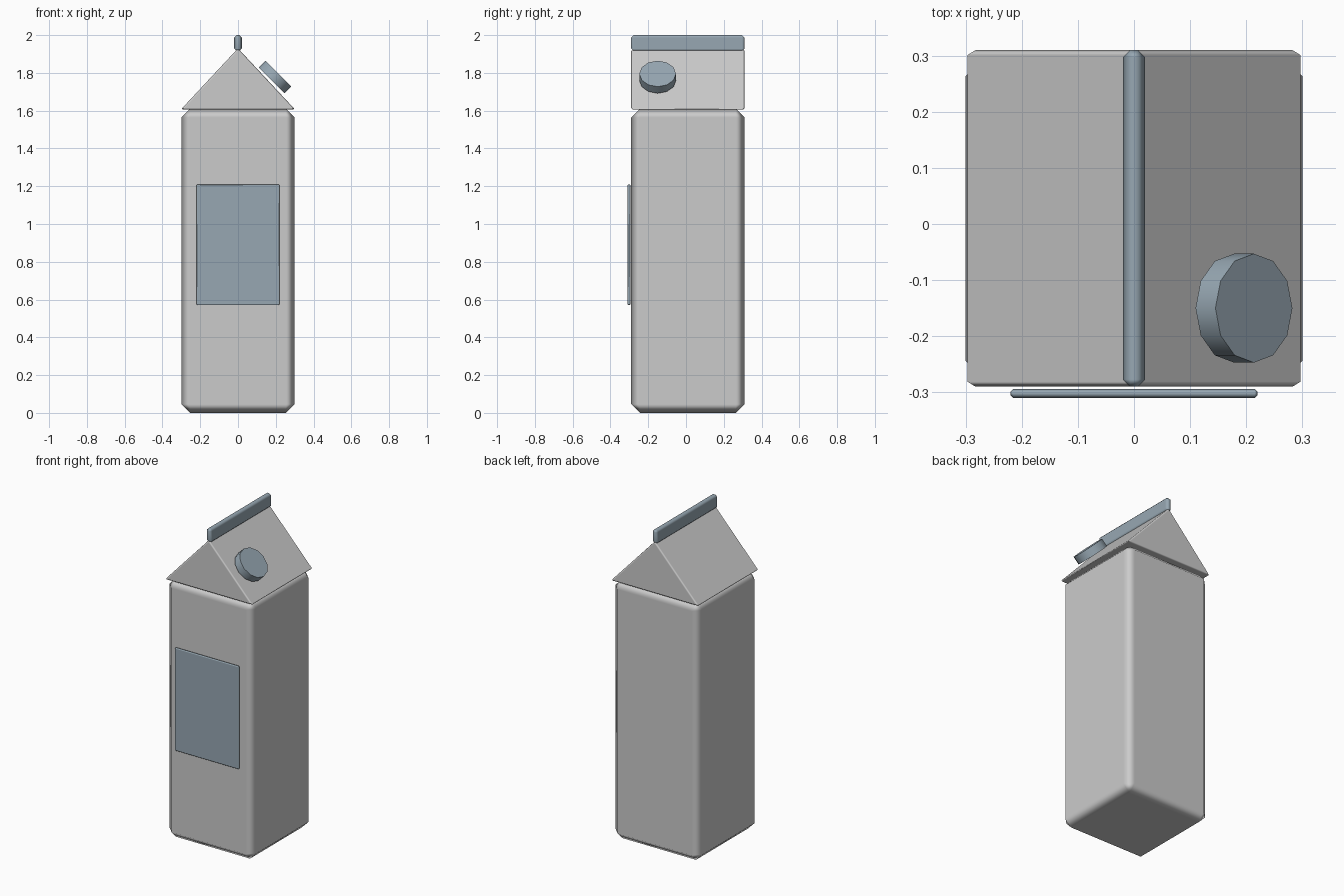
import bpy, bmesh, math
from mathutils import Vector

if "Cube" in bpy.data.objects:
    bpy.data.objects.remove(bpy.data.objects["Cube"])

accent = bpy.data.materials.new("slate_accent")
accent.diffuse_color = (0.31, 0.39, 0.45, 1)
accent.use_nodes = True
accent.node_tree.nodes["Principled BSDF"].inputs["Base Color"].default_value = accent.diffuse_color


def finish(obj, bevel=0, smooth=False, mat=None):
    if bevel:
        m = obj.modifiers.new("bevel", 'BEVEL')
        m.width, m.segments, m.limit_method = bevel, 1, 'ANGLE'
    if smooth:
        for p in obj.data.polygons:
            p.use_smooth = True
        w = obj.modifiers.new("weighted", 'WEIGHTED_NORMAL')
        w.weight = 100
    if mat:
        obj.data.materials.append(mat)
    return obj


def box(name, lo, hi, **kw):
    lo, hi = Vector(lo), Vector(hi)
    bpy.ops.mesh.primitive_cube_add(size=1, location=(lo + hi) / 2)
    obj = bpy.context.object
    obj.name = name
    obj.scale = hi - lo
    bpy.ops.object.transform_apply(location=False, rotation=False, scale=True)
    return finish(obj, **kw)


def prism(name, profile, y0, y1, **kw):
    # extrude an xz profile along y
    bm = bmesh.new()
    face = bm.faces.new([bm.verts.new((x, y0, z)) for x, z in profile])
    ext = bmesh.ops.extrude_face_region(bm, geom=[face])["geom"]
    verts = [g for g in ext if isinstance(g, bmesh.types.BMVert)]
    bmesh.ops.translate(bm, verts=verts, vec=(0, y1 - y0, 0))
    bmesh.ops.recalc_face_normals(bm, faces=bm.faces)
    mesh = bpy.data.meshes.new(name)
    bm.to_mesh(mesh)
    bm.free()
    obj = bpy.data.objects.new(name, mesh)
    bpy.context.collection.objects.link(obj)
    return finish(obj, **kw)


FRONT, BACK = -0.29, 0.31

# Carton body
box("carton_body", (-0.3, FRONT, 0), (0.3, BACK, 1.61), bevel=0.046, smooth=True)

# Gable roof
prism("gable_roof", [(-0.303, 1.605), (0.303, 1.605), (0, 1.93)],
      FRONT, BACK, bevel=0.009, smooth=True)

# Sealed top ridge
box("top_ridge", (-0.02, FRONT, 1.915), (0.02, BACK, 2.0),
    bevel=0.013, smooth=True, mat=accent)

# Front label, standing just off the carton
box("front_label", (-0.22, -0.31, 0.57), (0.22, -0.294, 1.21),
    bevel=0.005, smooth=True, mat=accent)

# Twelve-sided screw cap on the right slope
bpy.ops.mesh.primitive_cylinder_add(
    vertices=12, radius=0.097, depth=0.05,
    location=(0.196, -0.15, 1.778), rotation=(0, math.radians(45), 0))
cap = bpy.context.object
cap.name = "screw_cap"
finish(cap, mat=accent)
bpy.ops.object.shade_smooth_by_angle(angle=math.radians(35))
